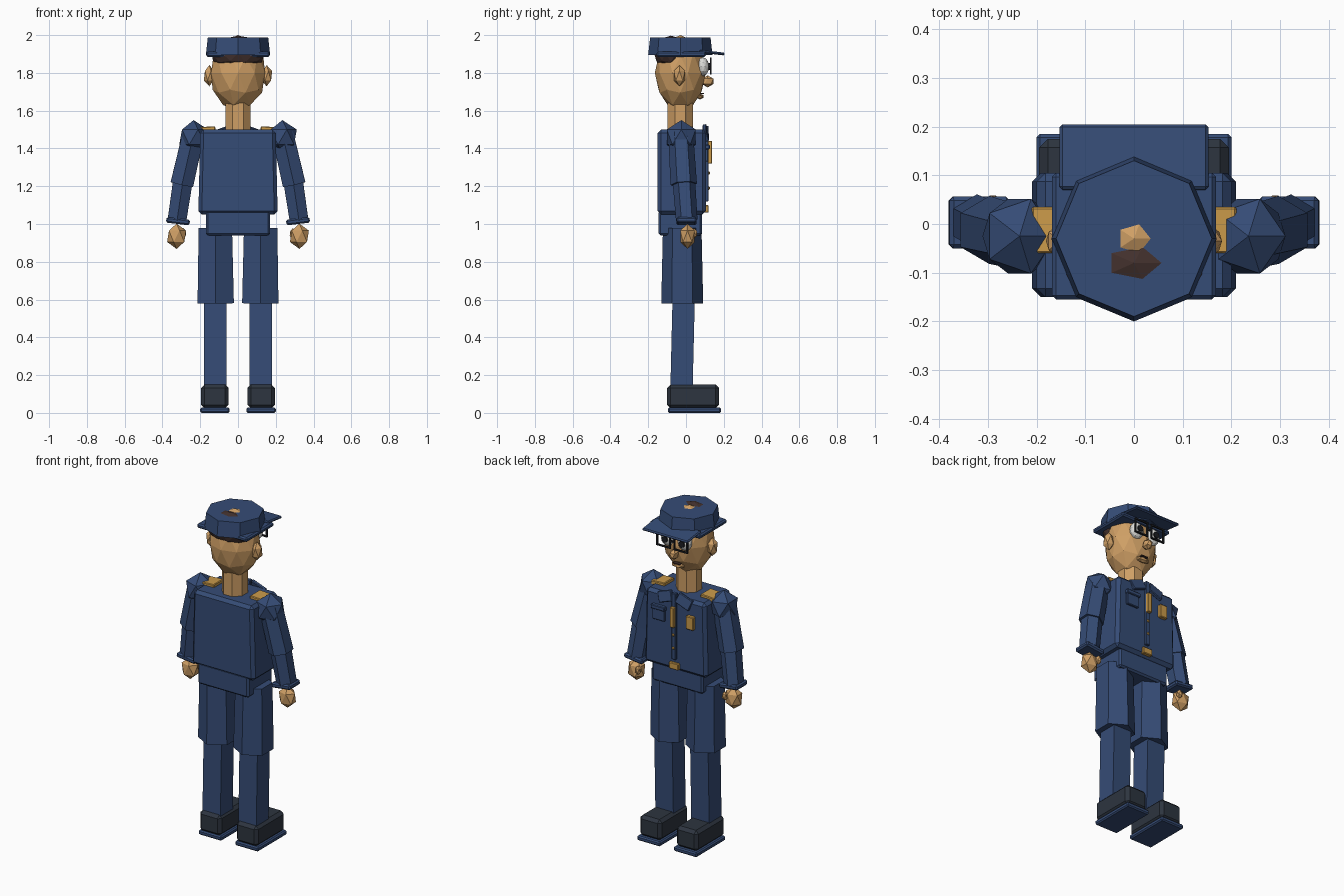
import bpy, bmesh, math
from mathutils import Vector, Matrix

if "Cube" in bpy.data.objects:
    bpy.data.objects.remove(bpy.data.objects["Cube"])


def material(name, rgb):
    m = bpy.data.materials.new(name)
    m.diffuse_color = (*rgb, 1)
    m.use_nodes = True
    m.node_tree.nodes["Principled BSDF"].inputs["Base Color"].default_value = m.diffuse_color
    return m


NAVY = material("navy cloth", (0.036, 0.072, 0.18))
SLATE = material("dark shoe", (0.026, 0.035, 0.05))
SKIN = material("skin", (0.62, 0.345, 0.13))
GOLD = material("gold", (0.60, 0.33, 0.07))
HAIR = material("brown hair", (0.055, 0.03, 0.026))
WHITE = material("eye white", (0.72, 0.72, 0.69))
BLACK = material("black", (0.012, 0.013, 0.016))


def finish(name, bm, mat, bevel=0):
    bmesh.ops.recalc_face_normals(bm, faces=bm.faces[:])
    me = bpy.data.meshes.new(name)
    bm.to_mesh(me)
    bm.free()
    me.materials.append(mat)
    ob = bpy.data.objects.new(name, me)
    bpy.context.collection.objects.link(ob)
    if bevel:
        mod = ob.modifiers.new("bevel", "BEVEL")
        mod.width = bevel
        mod.segments = 1
    return ob


def box(name, mat, x, y, z, bevel=0, top=1.0, shift=0.0, rot=None):
    """Box from three ranges; the top can be narrowed in x and shifted in y."""
    bm = bmesh.new()
    bmesh.ops.create_cube(bm, size=1)
    c = Vector((sum(x) / 2, sum(y) / 2, sum(z) / 2))
    size = (x[1] - x[0], y[1] - y[0], z[1] - z[0])
    for v in bm.verts:
        up = v.co.z > 0
        v.co = Vector([a * b for a, b in zip(v.co, size)])
        if up:
            v.co.x *= top
            v.co.y += shift
        if rot:
            v.co = rot @ v.co
        v.co += c
    return finish(name, bm, mat, bevel)


def ball(name, mat, c, r, sub=1):
    """Faceted ellipsoid."""
    bm = bmesh.new()
    bmesh.ops.create_icosphere(bm, subdivisions=sub, radius=1)
    for v in bm.verts:
        v.co = Vector([a * b + d for a, b, d in zip(v.co, r, c)])
    return finish(name, bm, mat)


def limb(name, mat, a, b, ra, rb, sides=6, spin=0.0):
    """Faceted cone section from point a to point b."""
    a, b = Vector(a), Vector(b)
    d = b - a
    q = Vector((0, 0, 1)).rotation_difference(d.normalized())
    if d.z < 0:
        q = Vector((0, 0, -1)).rotation_difference(d.normalized())
        a, b, ra, rb = b, a, rb, ra
    bm = bmesh.new()
    bmesh.ops.create_cone(bm, cap_ends=True, segments=sides, radius1=ra,
                          radius2=rb, depth=d.length)
    mat4 = Matrix.Translation((a + b) / 2) @ q.to_matrix().to_4x4() @ Matrix.Rotation(spin, 4, "Z")
    bmesh.ops.transform(bm, matrix=mat4, verts=bm.verts[:])
    return finish(name, bm, mat)


def xr(s, lo, hi):
    return tuple(sorted((s * lo, s * hi)))


# Trunk
box("torso", NAVY, (-0.21, 0.21), (-0.15, 0.105), (1.05, 1.5), 0.018, top=0.95)
box("hips", NAVY, (-0.17, 0.17), (-0.145, 0.085), (0.94, 1.07), 0.01)
limb("neck", SKIN, (0, -0.03, 1.46), (0, -0.03, 1.64), 0.073, 0.073, 8, math.pi / 8)

# Legs, arms and shoulder pieces
for s, side in ((-1, "left"), (1, "right")):
    limb(side + "_thigh", NAVY, (s * 0.12, -0.02, 0.98), (s * 0.118, -0.02, 0.58), 0.102, 0.111)
    ball(side + "_knee", NAVY, (s * 0.12, -0.015, 0.60), (0.055, 0.055, 0.06))
    box(side + "_shin", NAVY, xr(s, 0.06, 0.18), (-0.083, 0.035), (0.12, 0.62), shift=0.012)
    box(side + "_shoe", SLATE, xr(s, 0.05, 0.195), (-0.1, 0.175), (0.025, 0.15), 0.018)
    box(side + "_sole", NAVY, xr(s, 0.045, 0.2), (-0.095, 0.185), (0, 0.028), 0.007)

    ball(side + "_shoulder", NAVY, (s * 0.235, -0.025, 1.46), (0.085, 0.09, 0.09))
    limb(side + "_upper_arm", NAVY, (s * 0.235, -0.028, 1.48), (s * 0.297, -0.012, 1.21), 0.066, 0.07)
    ball(side + "_elbow", NAVY, (s * 0.293, -0.012, 1.21), (0.05, 0.05, 0.05))
    limb(side + "_forearm", NAVY, (s * 0.29, -0.012, 1.24), (s * 0.323, 0.004, 1.02), 0.06, 0.057)
    box(side + "_cuff", NAVY, xr(s, 0.255, 0.38), (-0.05, 0.056), (1.0, 1.03), 0.008,
        rot=Matrix.Rotation(s * -0.12, 3, "Y"))
    ball(side + "_hand", SKIN, (s * 0.325, 0.008, 0.935), (0.056, 0.045, 0.067))
    ball(side + "_thumb", SKIN, (s * 0.29, 0.042, 0.95), (0.018, 0.02, 0.028))

    box(side + "_shoulder_strap", GOLD, xr(s, 0.12, 0.21), (-0.06, 0.035), (1.49, 1.515), 0.004,
        rot=Matrix.Rotation(s * 0.06, 3, "Y"))
    box(side + "_collar_flap", NAVY, xr(s, 0.015, 0.11), (0.095, 0.115), (1.45, 1.515), 0.004,
        rot=Matrix.Rotation(s * 0.35, 3, "Y") @ Matrix.Rotation(0.25, 3, "X"))

# Shirt details
box("button_strip", NAVY, (-0.014, 0.014), (0.095, 0.12), (1.12, 1.52), 0.003)
box("tie_bar", GOLD, (-0.014, 0.014), (0.115, 0.138), (1.32, 1.44), 0.003)
box("belt_buckle", GOLD, (-0.032, 0.032), (0.095, 0.12), (1.06, 1.1), 0.004)
for i, z in enumerate((1.27, 1.19)):
    ball("button_%d" % i, GOLD, (0, 0.12, z), (0.009, 0.008, 0.009))
box("pocket", NAVY, (0.062, 0.145), (0.1, 0.118), (1.33, 1.41), 0.004)
box("pocket_flap", NAVY, (0.057, 0.15), (0.1, 0.126), (1.395, 1.42), 0.004)
box("badge", GOLD, (-0.135, -0.085), (0.1, 0.125), (1.33, 1.41), 0.004)

# Head and face
ball("head", SKIN, (0, -0.03, 1.8), (0.15, 0.135, 0.2), 2)
ball("hair", HAIR, (0, -0.08, 1.905), (0.148, 0.09, 0.092), 2)
ball("nose", SKIN, (0, 0.115, 1.755), (0.027, 0.035, 0.032))
ball("lips", SKIN, (0, 0.075, 1.675), (0.045, 0.02, 0.016))
box("mouth", HAIR, (-0.022, 0.022), (0.07, 0.095), (1.687, 1.693))
for s, side in ((-1, "left"), (1, "right")):
    ball(side + "_ear", SKIN, (s * 0.152, -0.035, 1.785), (0.032, 0.035, 0.056))
    ball(side + "_eye", WHITE, (s * 0.057, 0.09, 1.833), (0.043, 0.033, 0.05), 2)
    limb(side + "_pupil", BLACK, (s * 0.057, 0.11, 1.833), (s * 0.057, 0.126, 1.833), 0.019, 0.019, 8)
    # Spectacle rim made of four bars
    for i, (x0, x1, z0, z1) in enumerate(((0.01, 0.104, 1.872, 1.881), (0.01, 0.104, 1.792, 1.801),
                                          (0.01, 0.019, 1.792, 1.881), (0.095, 0.104, 1.792, 1.881))):
        box("%s_rim_%d" % (side, i), BLACK, xr(s, x0, x1), (0.127, 0.136), (z0, z1))
box("spectacle_bridge", BLACK, (-0.012, 0.012), (0.127, 0.136), (1.835, 1.844))

# Cap
limb("cap_crown", NAVY, (0, -0.03, 1.895), (0, -0.03, 1.987), 0.17, 0.16, 8)
box("cap_band", NAVY, (-0.168, 0.168), (-0.155, 0.105), (1.885, 1.912), 0.008)
box("cap_brim", NAVY, (-0.153, 0.153), (0.07, 0.205), (1.9, 1.915), 0.006,
    rot=Matrix.Rotation(-0.12, 3, "X"))
